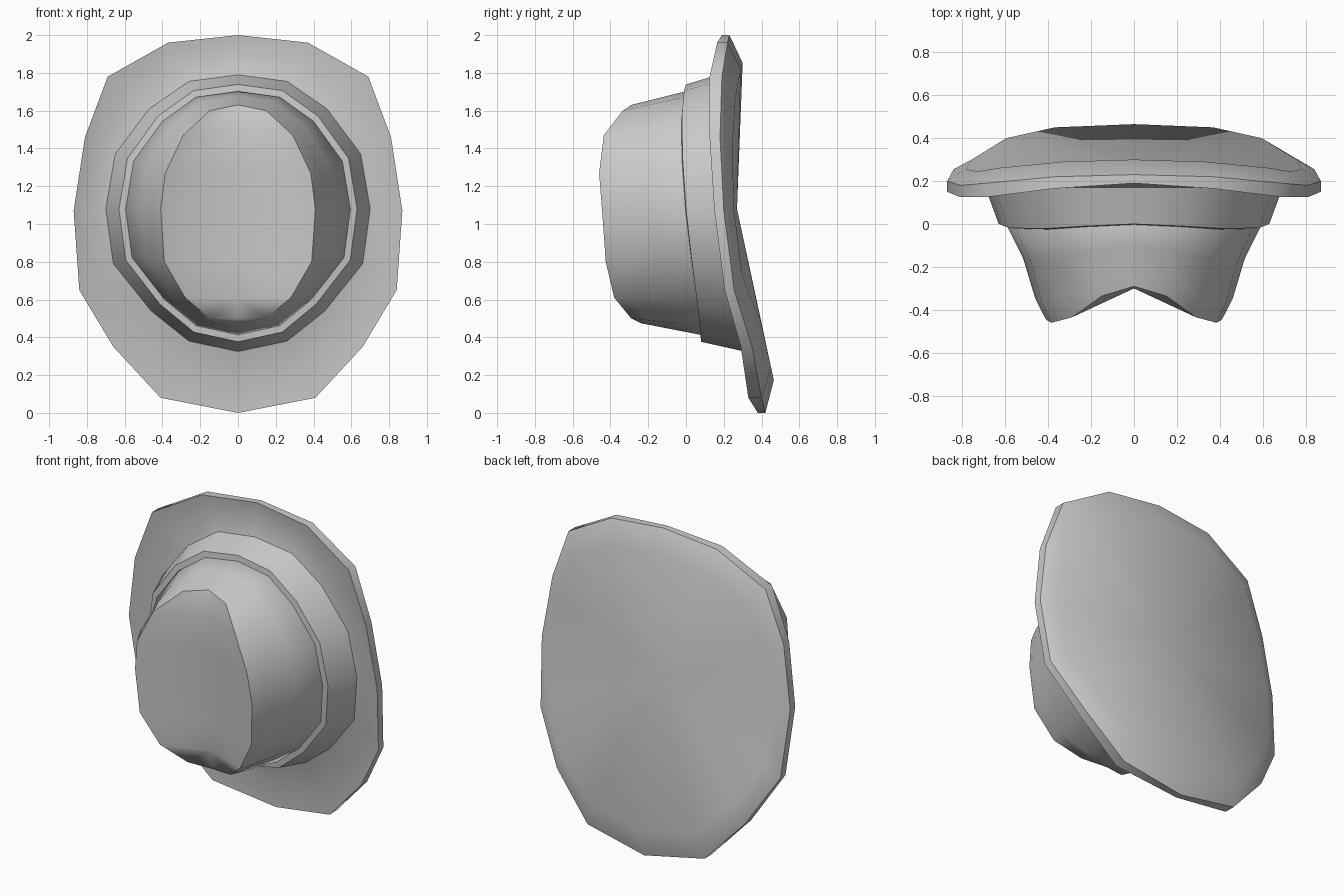
import bpy, bmesh
from math import radians

if "Cube" in bpy.data.objects:
    bpy.data.objects.remove(bpy.data.objects["Cube"])


def ring(half):
    """Mirror nine right-hand points (top to bottom) into a 16-point loop."""
    return half + [(-x, y, z) for x, y, z in half[-2:0:-1]]


def loft(name, halves, finish=None):
    bm = bmesh.new()
    loops = [[bm.verts.new(p) for p in ring(h)] for h in halves]
    for a, b in zip(loops, loops[1:]):
        for i in range(16):
            j = (i + 1) % 16
            bm.faces.new((a[i], a[j], b[j], b[i]))
    if finish:
        finish(bm, loops)
    bmesh.ops.recalc_face_normals(bm, faces=bm.faces)
    me = bpy.data.meshes.new(name)
    bm.to_mesh(me)
    bm.free()
    ob = bpy.data.objects.new(name, me)
    bpy.context.collection.objects.link(ob)
    bpy.ops.object.select_all(action='DESELECT')
    ob.select_set(True)
    bpy.context.view_layer.objects.active = ob
    bpy.ops.object.shade_smooth_by_angle(angle=radians(42))
    return ob


def mix(a, b, t, dy=0.0):
    return [(p[0] + (q[0] - p[0]) * t, p[1] + (q[1] - p[1]) * t + dy,
             p[2] + (q[2] - p[2]) * t) for p, q in zip(a, b)]


# Brim edge: x, z, front y, rear y
edge = [(0, 2.0, .19, .23), (.37, 1.96, .165, .22), (.69, 1.78, .125, .19),
        (.81, 1.46, .125, .18), (.87, 1.07, .15, .20), (.84, .65, .205, .255),
        (.66, .35, .29, .35), (.41, .08, .33, .40), (0, 0, .38, .42)]
# Band outline: x, z, y at the brim, y at the front lip
band = [(0, 1.79, .17, .0), (.26, 1.755, .17, -.01), (.47, 1.61, .165, -.022),
        (.65, 1.37, .17, -.018), (.70, 1.08, .19, .0), (.66, .79, .22, .03),
        (.46, .54, .265, .06), (.26, .38, .30, .075), (0, .325, .31, .08)]
# Crown front rim: x, y, z
rim = [(0, -.29, 1.63), (.15, -.335, 1.6), (.29, -.435, 1.47), (.385, -.46, 1.27),
       (.41, -.445, 1.08), (.39, -.425, .8), (.28, -.38, .61), (.15, -.29, .5),
       (0, -.24, .475)]
back_y = [.30, .29, .262, .245, .255, .30, .40, .45, .465]

edge_front = [(x, f, z) for x, z, f, b in edge]
edge_back = [(x, b, z) for x, z, f, b in edge]
band_back = [(x, y, z) for x, z, y, f in band]
under = [(x * .9, y, 1.08 + (z - 1.08) * .84) for (x, z, f, b), y in zip(edge, back_y)]


def close_under(bm, loops):
    c = bm.verts.new((0, .27, 1.08))
    last = loops[-1]
    for i in range(16):
        bm.faces.new((last[i], last[(i + 1) % 16], c))


# Curled brim with its closed underside
loft("hat_brim", [band_back, mix(band_back, edge_front, .5, .02), edge_front,
                  edge_back, under], close_under)


def shrink(k, dy=0):
    return [(x * k, f + dy, 1.06 + (z - 1.06) * (k + .03)) for x, z, f, y0 in
            [(x, z, f, y) for x, z, y, f in band]]


# Band around the foot of the crown, with a small front lip
lip = shrink(.90)
base = shrink(.85, -.003)
loft("hat_band", [band_back, lip, base])


def pinch(bm, loops):
    """Close the crown with a valley running down its middle."""
    r = loops[-1]
    valley = [r[0]]
    for i in range(1, 8):
        y = -.30 + max(0, i - 4) * .012
        valley.append(bm.verts.new((0, y, r[i].co.z)))
    valley.append(r[8])
    for i in range(8):
        for s in (1, -1):
            f = [valley[i], r[(s * i) % 16], r[(s * (i + 1)) % 16], valley[i + 1]]
            bm.faces.new(list(dict.fromkeys(f)))


# Pinched crown
inner = [(x * .985, y + .03, 1.06 + (z - 1.06) * .985) for x, y, z in base]
waist = [(x * .975, y, z) for x, y, z in mix(base, rim, .35)]
shoulder = [(x * 1.02, y, z) for x, y, z in mix(base, rim, .78)]
loft("hat_crown", [inner, base, waist, shoulder, rim], pinch)
